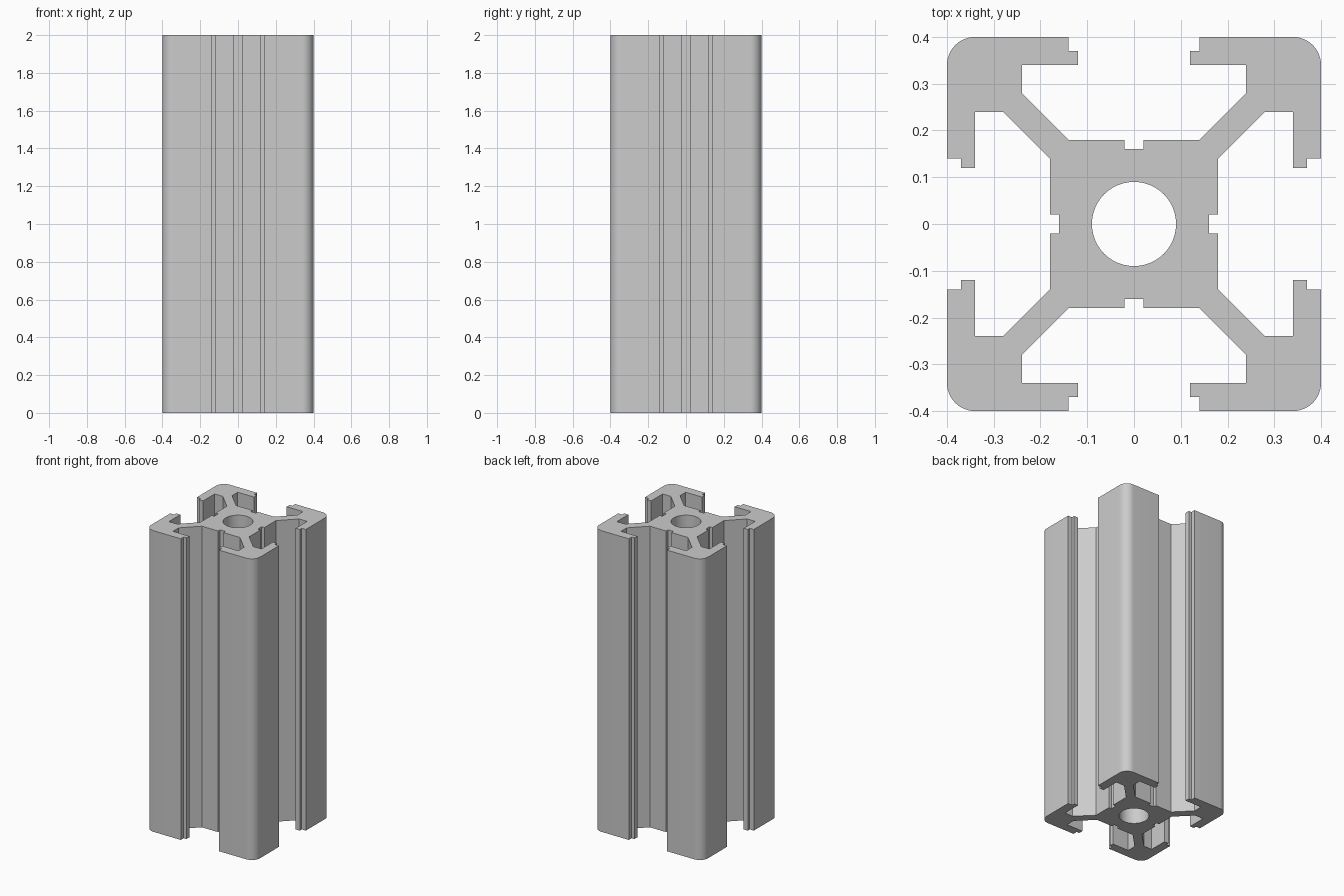
import bpy
import bmesh
from math import cos, sin, pi
from mathutils import Matrix, Vector

cube = bpy.data.objects.get("Cube")
if cube:
    bpy.data.objects.remove(cube, do_unlink=True)

LENGTH = 2.0
CORNER_CENTRE, CORNER_RADIUS = 0.34, 0.06
BORE_RADIUS, BORE_SIDES = 0.09, 48


def arc(centre, radius, start, end, steps):
    return [Vector((centre + radius * cos(a), centre + radius * sin(a)))
            for a in (start + (end - start) * i / steps for i in range(steps + 1))]


# One eighth of the section: centre groove, web, slot pocket, lip, outer face
eighth = [Vector(p) for p in (
    (0.16, 0.02), (0.18, 0.02), (0.18, 0.14), (0.28, 0.24), (0.34, 0.24),
    (0.34, 0.12), (0.37, 0.12), (0.37, 0.14), (0.40, 0.14))]

# Mirror across the diagonal around the rounded corner, then repeat four times
corner = arc(CORNER_CENTRE, CORNER_RADIUS, 0, pi / 2, 12)
quarter = eighth + corner + [Vector((p.y, p.x)) for p in reversed(eighth)]
outline = [Matrix.Rotation(k * pi / 2, 2) @ p for k in range(4) for p in quarter]
bore = arc(0, BORE_RADIUS, 0, 2 * pi, BORE_SIDES)[:-1]

# Fill the section around the bore and extrude it upwards
bm = bmesh.new()
edges = []
for loop in (outline, bore):
    verts = [bm.verts.new((p.x, p.y, 0)) for p in loop]
    edges += [bm.edges.new((v, verts[i - 1])) for i, v in enumerate(verts)]
bmesh.ops.triangle_fill(bm, edges=edges, use_beauty=True, normal=(0, 0, 1))
top = bmesh.ops.extrude_face_region(bm, geom=bm.faces[:])["geom"]
bmesh.ops.translate(bm, vec=(0, 0, LENGTH),
                    verts=[g for g in top if isinstance(g, bmesh.types.BMVert)])
bmesh.ops.recalc_face_normals(bm, faces=bm.faces[:])

mesh = bpy.data.meshes.new("slotted_extrusion")
bm.to_mesh(mesh)
bm.free()
extrusion = bpy.data.objects.new("slotted_extrusion", mesh)
bpy.context.collection.objects.link(extrusion)

# Plain aluminium grey
grey = bpy.data.materials.new("aluminium_grey")
grey.use_nodes = True
colour = (0.6, 0.6, 0.6, 1)
grey.diffuse_color = colour
grey.node_tree.nodes["Principled BSDF"].inputs["Base Color"].default_value = colour
mesh.materials.append(grey)

# Smooth the corners and bore, keep every other edge crisp
bpy.ops.object.select_all(action="DESELECT")
extrusion.select_set(True)
bpy.context.view_layer.objects.active = extrusion
bpy.ops.object.shade_smooth_by_angle(angle=pi / 6)
